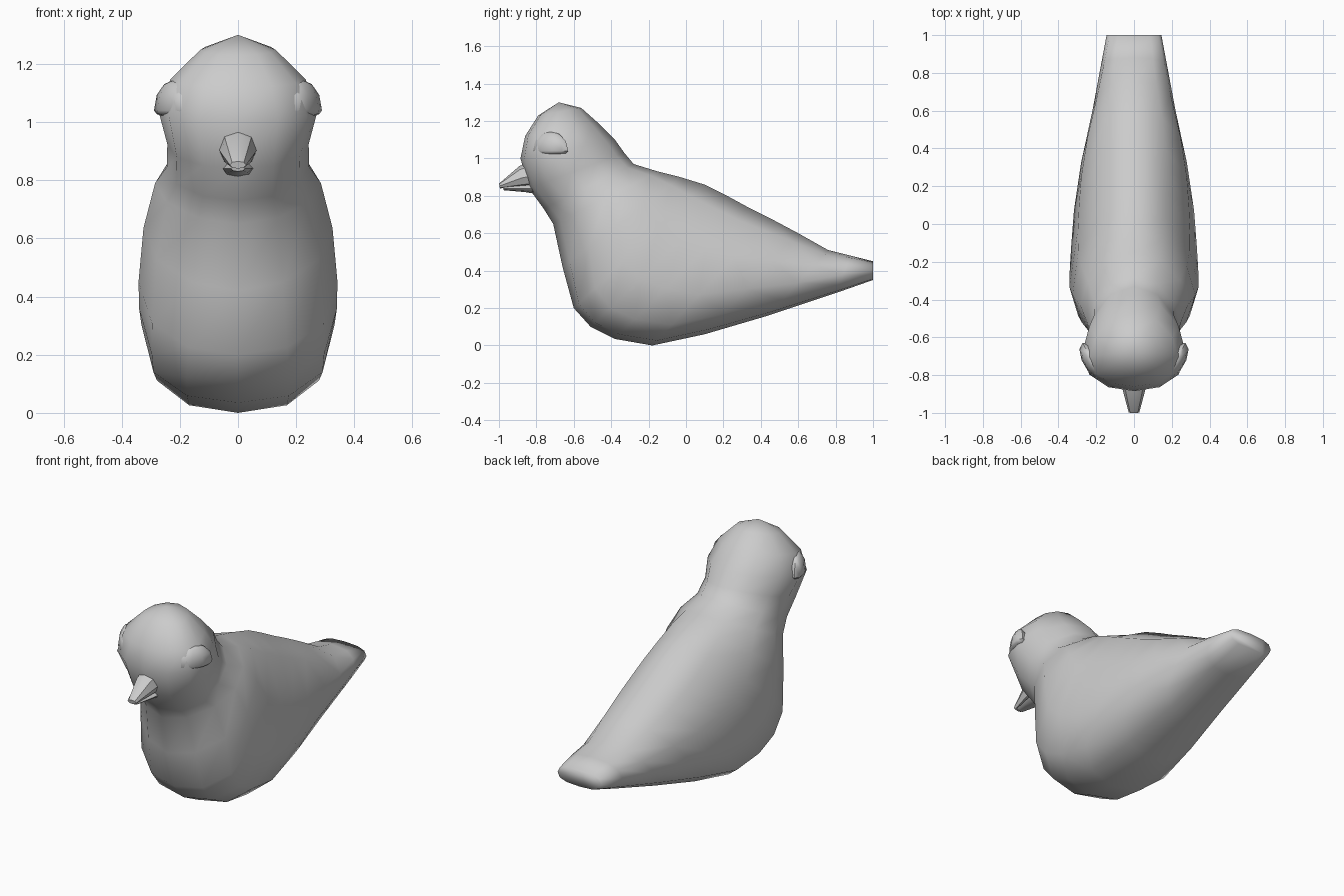
import bpy, math
from mathutils import Matrix

if "Cube" in bpy.data.objects:
    bpy.data.objects.remove(bpy.data.objects["Cube"])


def finish(name, verts, faces, angle):
    mesh = bpy.data.meshes.new(name)
    mesh.from_pydata(verts, [], faces)
    mesh.update()
    obj = bpy.data.objects.new(name, mesh)
    bpy.context.collection.objects.link(obj)
    bpy.ops.object.select_all(action='DESELECT')
    obj.select_set(True)
    bpy.context.view_layer.objects.active = obj
    bpy.ops.object.mode_set(mode='EDIT')
    bpy.ops.mesh.select_all(action='SELECT')
    bpy.ops.mesh.normals_make_consistent(inside=False)
    bpy.ops.object.mode_set(mode='OBJECT')
    bpy.ops.object.shade_smooth_by_angle(angle=math.radians(angle))
    return obj


def power(v, e):
    return math.copysign(abs(v) ** e, v)


def loft(name, rings, sides, angle=50, tip=None):
    """Rings run between a back point and a belly point: (y, z, y, z, half width, squareness, bias)."""
    verts, faces = [], []
    for y0, z0, y1, z1, w, e, b in rings:
        for i in range(sides):
            a = math.tau * i / sides
            t = (1 - power(math.cos(a), e)) / 2
            t += 4 * b * t * (1 - t)
            x = w * power(math.sin(a), e) if i % (sides // 2) else 0
            verts.append((x, y0 + (y1 - y0) * t, z0 + (z1 - z0) * t))
    for r in range(len(rings) - 1):
        for i in range(sides):
            j = (i + 1) % sides
            faces.append((r * sides + i, r * sides + j, (r + 1) * sides + j, (r + 1) * sides + i))
    faces.append(tuple(range((len(rings) - 1) * sides, len(rings) * sides)))
    if tip:
        verts.append(tip)
        faces += [(i, (i + 1) % sides, len(verts) - 1) for i in range(sides)]
    else:
        faces.append(tuple(range(sides)))
    return finish(name, verts, faces, angle)


# Head, neck, body and tail as one smooth skin
loft("body", [
    (-.56, 1.27, -.79, 1.23, .13, 1, .05),
    (-.47, 1.19, -.86, 1.12, .232, 1, .1),
    (-.38, 1.10, -.885, 1.0, .274, 1, .1),
    (-.33, 1.03, -.84, .84, .243, 1, .06),
    (-.28, .97, -.76, .73, .245, 1.02, .02),
    (-.15, .93, -.71, .65, .285, 1.08, 0),
    (-.03, .90, -.66, .42, .325, 1.08, .05),
    (.10, .86, -.60, .20, .342, 1.02, .12),
    (.22, .80, -.51, .10, .34, .95, .13),
    (.33, .74, -.38, .035, .332, .92, .12),
    (.45, .68, -.18, 0, .318, .92, .1),
    (.60, .60, .10, .06, .28, .92, .05),
    (.76, .51, .44, .16, .22, .9, 0),
    (.88, .48, .80, .28, .175, .8, 0),
    (1.0, .45, 1.0, .35, .145, .75, 0),
], 12, 100, tip=(0, -.68, 1.30))

# Upper and lower beak
loft("upper_beak", [
    (-.82, .985, -.80, .855, .068, .9, .08),
    (-.89, .96, -.87, .85, .06, .9, .08),
    (-1.0, .865, -.995, .84, .028, .9, 0),
], 8, 40)
loft("lower_beak", [
    (-.80, .87, -.80, .81, .055, 1, 0),
    (-.86, .86, -.86, .82, .048, 1, 0),
    (-.98, .85, -.975, .83, .024, 1, 0),
], 8, 40)

# Almond eyes set into both sides of the head: domed above, nearly flat below
for side, label in ((1, "left"), (-1, "right")):
    turn = (Matrix.Translation((side * .218, -.725, 1.04))
            @ Matrix.Rotation(math.radians(-30 * side), 4, 'Z'))
    bpy.ops.mesh.primitive_uv_sphere_add(segments=10, ring_count=6, radius=1)
    eye = bpy.context.object
    eye.name = label + "_eye"
    for v in eye.data.vertices:
        v.co.z *= .105 if v.co.z > 0 else .025
        v.co.x *= .052
        v.co.y *= .11
    eye.data.transform(turn)
    bpy.ops.object.shade_smooth_by_angle(angle=math.radians(50))
